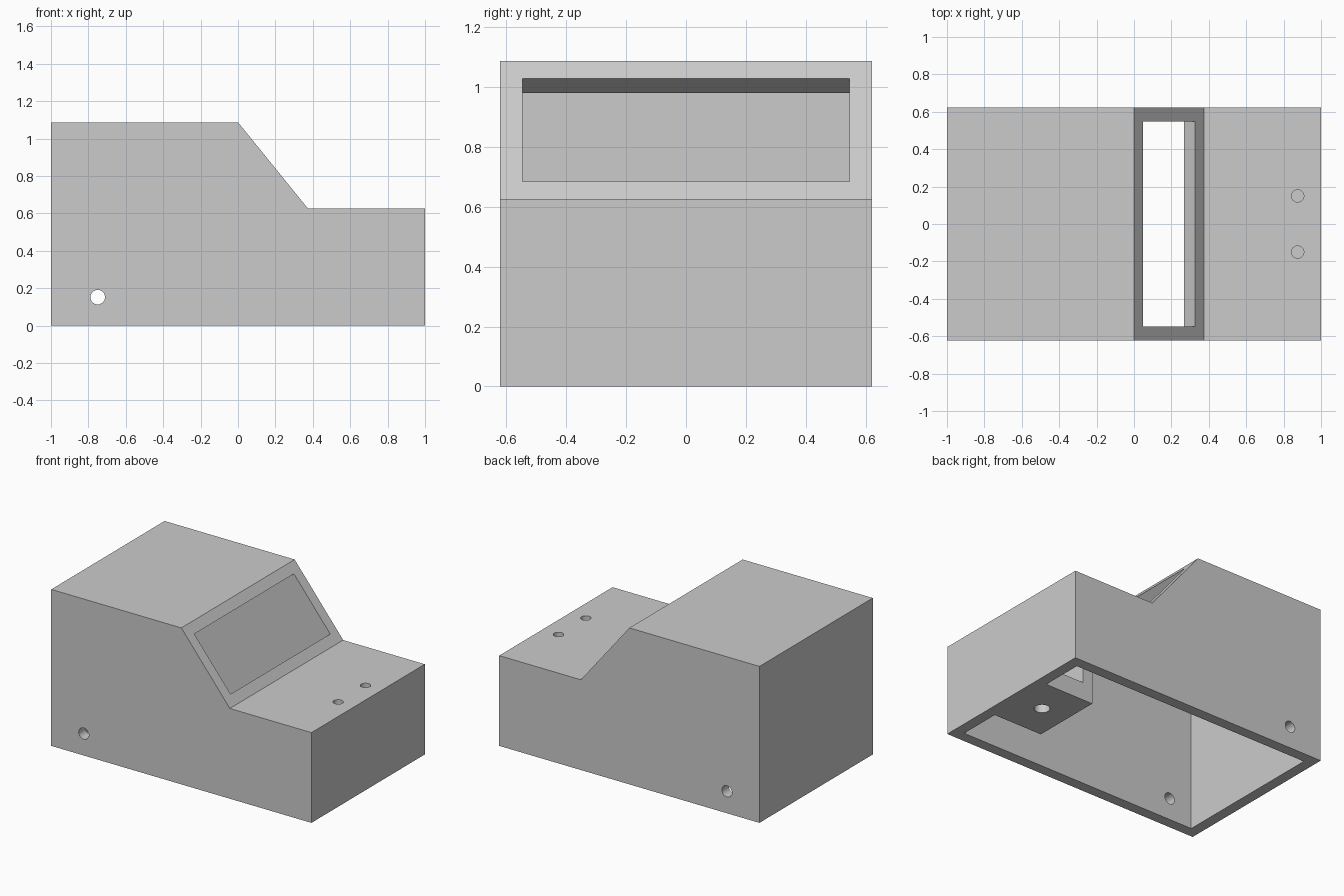
import bpy, bmesh, math
from mathutils import Matrix, Vector

cube = bpy.data.objects.get("Cube")
if cube:
    bpy.data.objects.remove(cube, do_unlink=True)

WALL = 0.075
HALF_Y = 0.622
HIGH, LOW = 1.087, 0.627      # heights of the two decks
SLOPE_X = 0.373               # foot of the slope

grey = bpy.data.materials.new("light_grey")
grey.use_nodes = True
grey.diffuse_color = (0.6, 0.6, 0.6, 1)
grey.node_tree.nodes["Principled BSDF"].inputs["Base Color"].default_value = grey.diffuse_color


def make_object(name, bm):
    bmesh.ops.recalc_face_normals(bm, faces=bm.faces)
    mesh = bpy.data.meshes.new(name)
    bm.to_mesh(mesh)
    bm.free()
    mesh.materials.append(grey)
    obj = bpy.data.objects.new(name, mesh)
    bpy.context.collection.objects.link(obj)
    return obj


def prism(name, profile, half):
    """Extrude an x-z profile along y, from -half to half."""
    bm = bmesh.new()
    face = bm.faces.new([bm.verts.new((x, -half, z)) for x, z in profile])
    ext = bmesh.ops.extrude_face_region(bm, geom=[face])
    verts = [v for v in ext["geom"] if isinstance(v, bmesh.types.BMVert)]
    bmesh.ops.translate(bm, verts=verts, vec=(0, 2 * half, 0))
    return make_object(name, bm)


def box(name, x0, x1, half, z0, z1):
    return prism(name, [(x0, z0), (x0, z1), (x1, z1), (x1, z0)], half)


def cylinder(name, radius, depth, place, tilt=0):
    bm = bmesh.new()
    matrix = Matrix.Translation(place) @ Matrix.Rotation(tilt, 4, "X")
    bmesh.ops.create_cone(bm, cap_ends=True, segments=32, radius1=radius,
                          radius2=radius, depth=depth, matrix=matrix)
    return make_object(name, bm)


def cut(target, cutter):
    """Subtract the cutter from the target, then discard the cutter."""
    cutter.hide_render = True
    mod = target.modifiers.new("cut", "BOOLEAN")
    mod.operation = "DIFFERENCE"
    mod.solver = "EXACT"
    mod.object = cutter
    bpy.context.view_layer.objects.active = target
    bpy.ops.object.modifier_apply(modifier=mod.name)
    bpy.data.objects.remove(cutter, do_unlink=True)


# Outer body with a stepped, sloping profile
case = prism("enclosure_case", [(-1, 0), (-1, HIGH), (0, HIGH),
                                (SLOPE_X, LOW), (1, LOW), (1, 0)], HALF_Y)

# Slope directions and the inward shift of its corners for an even wall
top = Vector((0, HIGH))
foot = Vector((SLOPE_X, LOW))
along = (foot - top).normalized()
normal = Vector((-along.y, along.x))
shift = WALL * math.tan(math.atan2(normal.x, normal.y) / 2)

# Hollow inside, open at the bottom, leaving a mounting block at the low end
inner = 1 - WALL
hollow = prism("hollow", [(WALL - 1, -0.2), (WALL - 1, HIGH - WALL),
                          (-shift, HIGH - WALL), (SLOPE_X - shift, LOW - WALL),
                          (inner, LOW - WALL), (inner, -0.2)], HALF_Y - WALL)
cut(hollow, box("mounting_block", 0.55, 1.1, 0.25, 0, LOW))
cut(case, hollow)

# Cross slot in the mounting block, with a hole up through its floor
cut(case, box("block_slot", 0.55 + WALL, inner, 0.3, 0.125, LOW - WALL))
cut(case, cylinder("block_hole", 0.05, 0.4, (0.75, 0, 0)))

# Window cut square to the slope
corners = []
for point, side, out in ((top, 1, 1), (foot, -1, 1), (foot, -1, -1), (top, 1, -1)):
    corners.append(point + along * side * WALL + normal * out * WALL * 1.6)
cut(case, prism("window", corners, HALF_Y - WALL))

# Cable holes through both long sides
for side in (-1, 1):
    cut(case, cylinder("cable_hole", 0.039, 0.3, (-0.75, side * HALF_Y, 0.152), math.pi / 2))

# Two small holes in the low deck
for side in (-1, 1):
    cut(case, cylinder("deck_hole", 0.033, 0.3, (0.875, side * 0.15, LOW)))

bpy.ops.object.select_all(action="DESELECT")
case.select_set(True)
bpy.context.view_layer.objects.active = case
bpy.ops.object.shade_smooth_by_angle(angle=math.radians(25))
